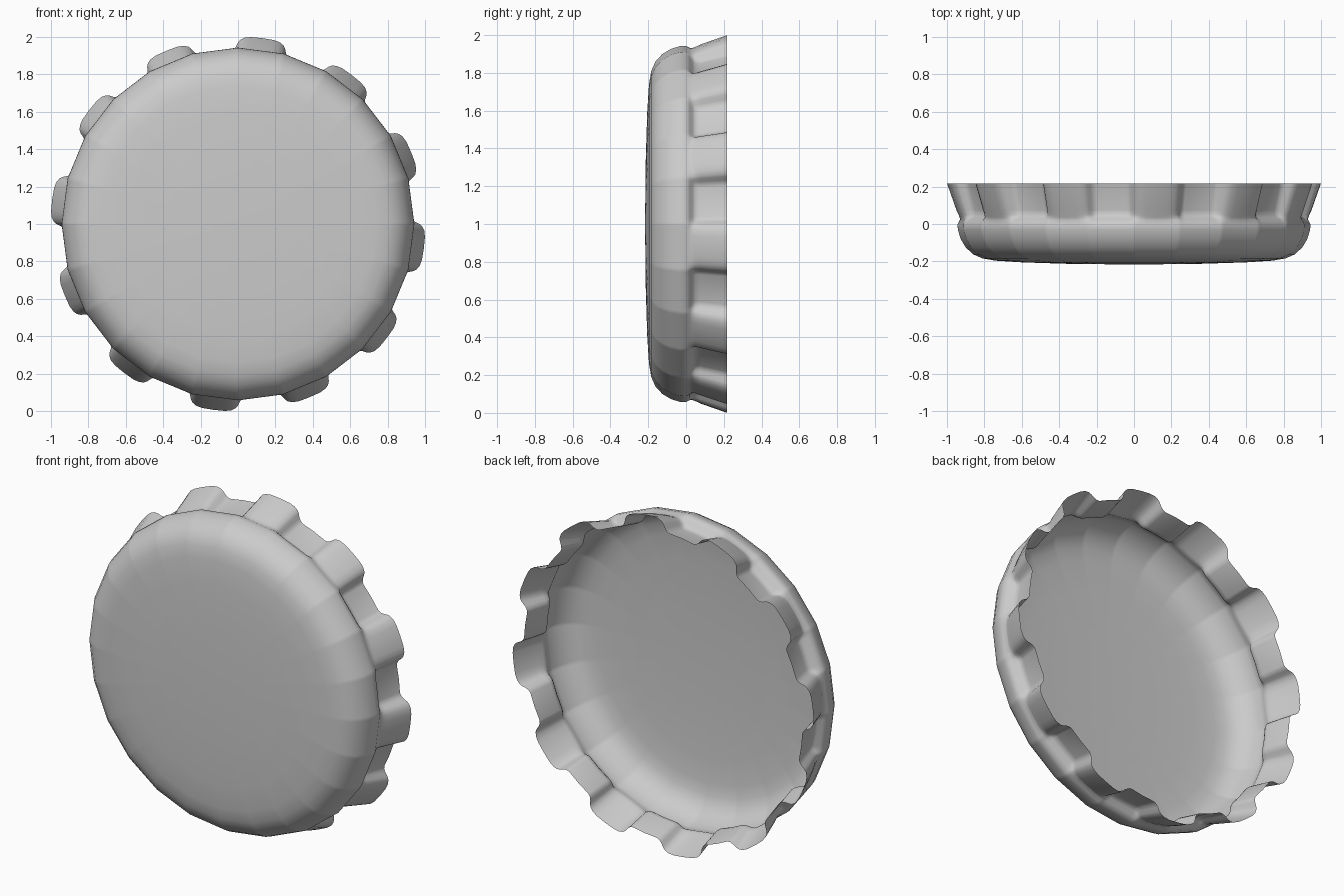
import bpy
import bmesh
from math import radians, sin, cos

cube = bpy.data.objects.get("Cube")
if cube:
    bpy.data.objects.remove(cube, do_unlink=True)

metal = bpy.data.materials.new("plain_grey")
metal.use_nodes = True
grey = (0.6, 0.6, 0.6, 1)
metal.diffuse_color = grey
metal.node_tree.nodes["Principled BSDF"].inputs["Base Color"].default_value = grey

TEETH = 12
# half of one tooth and gap: angle from the tooth centre, and how far it stands out
HALF = [(0, 1), (3.5, 1), (5.5, 0.93), (6.8, 0.78), (7.5, 0.6),
        (8.2, 0.3), (9, 0.1), (10, 0), (15, 0)]
UNIT = [(-a, k) for a, k in HALF[:0:-1]] + HALF[:-1]

# rings from the face to the rim: radius on a tooth, radius in a gap, y
RINGS = [(0.35, 0.35, -0.213), (0.6, 0.6, -0.205), (0.74, 0.74, -0.196),
         (0.81, 0.81, -0.184), (0.86, 0.86, -0.162), (0.9, 0.9, -0.125),
         (0.927, 0.927, -0.08), (0.942, 0.942, -0.03), (0.943, 0.943, 0.0),
         (0.935, 0.927, 0.02), (0.935, 0.9, 0.035), (0.94, 0.89, 0.05),
         (0.952, 0.89, 0.075), (1.002, 0.925, 0.217)]


def facet(angle):
    """Flatten the circle into straight sides between teeth edges."""
    off = angle % 15 - 7.5
    return cos(radians(7.5)) / cos(radians(off))


# cap shell: domed face, rounded shoulder and flared, crimped skirt
bm = bmesh.new()
rows = []
for r_tooth, r_gap, y in RINGS:
    row = []
    for tooth in range(TEETH):
        for a, k in UNIT:
            ang = a + 30 * tooth
            r = r_gap + (r_tooth - r_gap) * k
            if y < 0.03:
                r *= facet(ang - 7.5)
            t = radians(ang - 7.5)
            row.append(bm.verts.new((r * cos(t), y, 1 + r * sin(t))))
    rows.append(row)

n = len(rows[0])
centre = bm.verts.new((0, -0.217, 1))
for i in range(n):
    j = (i + 1) % n
    bm.faces.new((centre, rows[0][i], rows[0][j]))
    for inner, outer in zip(rows, rows[1:]):
        bm.faces.new((inner[i], outer[i], outer[j], inner[j]))

mesh = bpy.data.meshes.new("crimped_cap")
bm.to_mesh(mesh)
bm.free()
mesh.materials.append(metal)
cap = bpy.data.objects.new("crimped_cap", mesh)
bpy.context.collection.objects.link(cap)

bpy.ops.object.select_all(action="DESELECT")
cap.select_set(True)
bpy.context.view_layer.objects.active = cap
bpy.ops.object.shade_smooth_by_angle(angle=radians(60))
